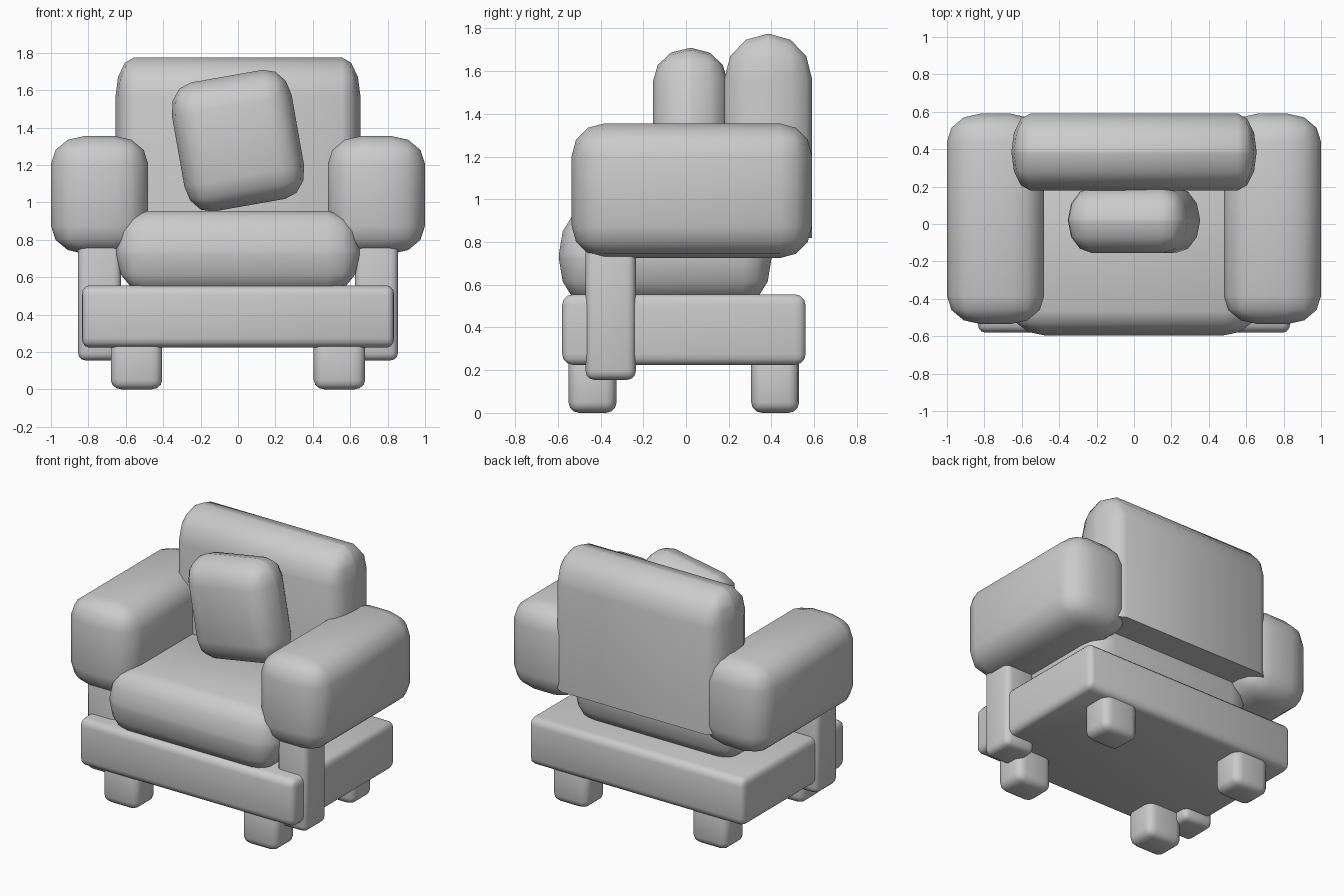
import bpy
import bmesh
import math
from mathutils import Matrix, Vector

old = bpy.data.objects.get("Cube")
if old:
    bpy.data.objects.remove(old, do_unlink=True)

# Single upholstery colour
grey = bpy.data.materials.new("plain grey")
grey.use_nodes = True
colour = (0.6, 0.6, 0.6, 1)
grey.diffuse_color = colour
grey.node_tree.nodes["Principled BSDF"].inputs["Base Color"].default_value = colour


def rounded_box(name, x, y, z, radii, tilt=0, flat_bottom=None):
    """Box over the given ranges, with a separate rounding radius per axis."""
    lo, hi = Vector((x[0], y[0], z[0])), Vector((x[1], y[1], z[1]))
    size, centre = hi - lo, (lo + hi) / 2
    bm = bmesh.new()
    bmesh.ops.create_cube(bm, size=1)
    bmesh.ops.scale(bm, vec=[s / r for s, r in zip(size, radii)], verts=bm.verts)
    bmesh.ops.bevel(bm, geom=bm.edges[:], offset=1, offset_type='OFFSET',
                    segments=3, profile=0.5, affect='EDGES', clamp_overlap=True)
    bmesh.ops.scale(bm, vec=radii, verts=bm.verts)
    bmesh.ops.rotate(bm, verts=bm.verts, matrix=Matrix.Rotation(-tilt, 3, 'Y'))
    bmesh.ops.translate(bm, verts=bm.verts, vec=centre)
    if flat_bottom is not None:
        cut = bmesh.ops.bisect_plane(
            bm, geom=bm.verts[:] + bm.edges[:] + bm.faces[:],
            plane_co=(0, 0, flat_bottom), plane_no=(0, 0, 1), clear_inner=True)
        rim = [e for e in cut["geom_cut"] if isinstance(e, bmesh.types.BMEdge)]
        bmesh.ops.contextual_create(bm, geom=rim)
    bmesh.ops.recalc_face_normals(bm, faces=bm.faces)
    mesh = bpy.data.meshes.new(name)
    bm.to_mesh(mesh)
    bm.free()
    mesh.shade_smooth()
    mesh.set_sharp_from_angle(angle=math.radians(50))
    mesh.materials.append(grey)
    obj = bpy.data.objects.new(name, mesh)
    bpy.context.collection.objects.link(obj)
    return obj


# Frame, seat, backrest and loose pillow
rounded_box("base", (-0.835, 0.835), (-0.58, 0.56), (0.225, 0.555), (0.035, 0.05, 0.05))
rounded_box("seat_cushion", (-0.65, 0.65), (-0.595, 0.4), (0.51, 0.955), (0.17, 0.13, 0.21))
rounded_box("backrest", (-0.655, 0.655), (0.18, 0.59), (0.5, 1.775), (0.1, 0.2, 0.21),
            flat_bottom=0.82)
rounded_box("pillow", (-0.325, 0.325), (-0.155, 0.195), (0.98, 1.68), (0.13, 0.17, 0.16),
            tilt=math.radians(10))

# Mirrored parts on both sides
for side, s in (("left", 1), ("right", -1)):
    def span(a, b):
        return sorted((s * a, s * b))
    rounded_box(side + "_arm", span(0.48, 1), (-0.535, 0.59), (0.725, 1.355),
                (0.18, 0.15, 0.15))
    rounded_box(side + "_arm_post", span(0.625, 0.855), (-0.47, -0.235), (0.155, 0.8),
                (0.04, 0.04, 0.04))
    for end, y in (("front", (-0.55, -0.325)), ("back", (0.305, 0.53))):
        rounded_box(f"{end}_{side}_leg", span(0.405, 0.68), y, (0, 0.28),
                    (0.06, 0.05, 0.05))
